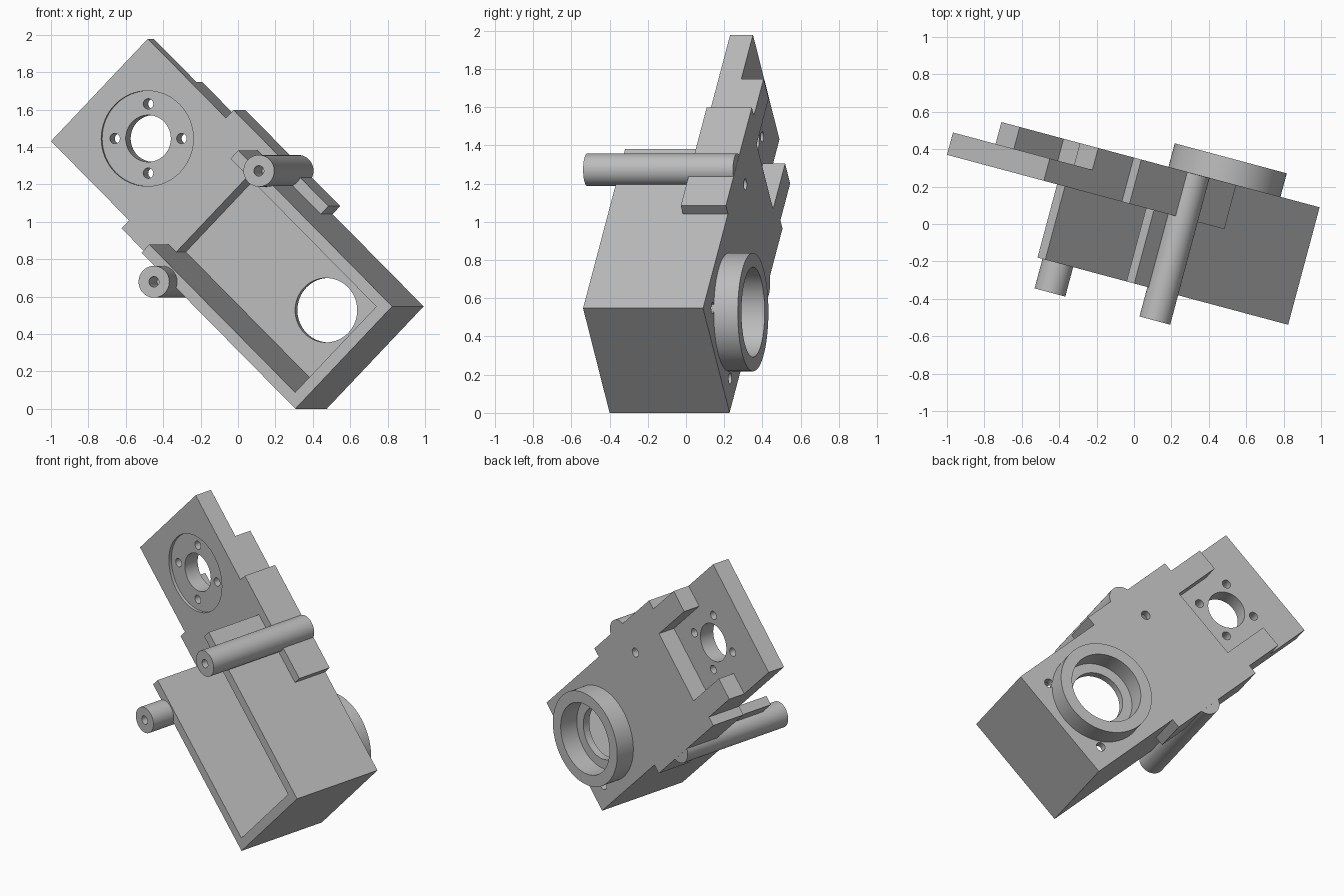
import bpy, bmesh, math
from mathutils import Matrix, Vector

cube = bpy.data.objects.get("Cube")
if cube:
    bpy.data.objects.remove(cube, do_unlink=True)

grey = bpy.data.materials.new("light_grey")
grey.use_nodes = True
grey.diffuse_color = (0.5, 0.5, 0.5, 1)
grey.node_tree.nodes["Principled BSDF"].inputs["Base Color"].default_value = (0.5, 0.5, 0.5, 1)

# Part space: x across the bracket, y along it, z through its thickness (to the back)
TILT, YAW = math.radians(45.6), math.radians(15)
side = Vector((math.cos(YAW), -math.sin(YAW), 0))
up = Vector((0, 0, 1))
across = side * math.cos(TILT) + up * math.sin(TILT)
along = side * math.sin(TILT) - up * math.cos(TILT)
back = Vector((math.sin(YAW), math.cos(YAW), 0))
PLACE = Matrix((across, along, back)).transposed().to_4x4()

MID, HALF = 0.663, 0.383          # centre line and half width
FRONT, REAR = 0.0985, 0.343       # plate faces
TOP, END = -1.76, 0.285           # ends along the bracket


def finish(name, bm):
    bmesh.ops.recalc_face_normals(bm, faces=bm.faces)
    mesh = bpy.data.meshes.new(name)
    bm.to_mesh(mesh)
    bm.free()
    mesh.materials.append(grey)
    obj = bpy.data.objects.new(name, mesh)
    bpy.context.collection.objects.link(obj)
    return obj


def prism(name, outline, z0, z1):
    bm = bmesh.new()
    face = bm.faces.new([bm.verts.new((x, y, z0)) for x, y in outline])
    new = bmesh.ops.extrude_face_region(bm, geom=[face])["geom"]
    bmesh.ops.translate(bm, vec=(0, 0, z1 - z0), verts=[v for v in new if isinstance(v, bmesh.types.BMVert)])
    return finish(name, bm)


def rod(name, x, y, r, z0, z1, sides=64):
    ring = [(x + r * math.cos(i * math.tau / sides), y + r * math.sin(i * math.tau / sides))
            for i in range(sides)]
    return prism(name, ring, z0, z1)


def cut(obj, cutters):
    for c in cutters:
        mod = obj.modifiers.new("cut", "BOOLEAN")
        mod.operation, mod.solver, mod.object = "DIFFERENCE", "EXACT", c
    graph = bpy.context.evaluated_depsgraph_get()
    mesh = bpy.data.meshes.new_from_object(obj.evaluated_get(graph))
    obj.modifiers.clear()
    obj.data = mesh
    for c in cutters:
        bpy.data.objects.remove(c, do_unlink=True)


def mirrored(half):
    return [(MID + x, y) for x, y in half] + [(MID - x, y) for x, y in reversed(half)]


# Back plate with a wider middle
WIDE = 0.443
plate = prism("back_plate", mirrored([(HALF, TOP), (HALF, -1.155), (WIDE, -1.155),
                                      (WIDE, -0.42), (HALF, -0.42), (HALF, END)]), FRONT, REAR)

# Thinned top end with a notch between two arms, seat recess and pocket floor
INNER = HALF - 0.062
SEAT_Y, BORE_Y = -1.389, -0.077
cutters = [
    prism("thin_cut", mirrored([(0.6, TOP - 0.1), (0.6, -1.43), (0.238, -1.43), (0.238, -1.09)]), 0.222, 0.5),
    prism("pocket_cut", mirrored([(INNER, -0.85), (INNER, END - 0.062)]), 0, 0.295),
    rod("seat_cut", MID, SEAT_Y, 0.255, 0, FRONT + 0.02),
    rod("seat_bore", MID, SEAT_Y, 0.125, 0, 0.5),
    rod("pocket_bore", MID, BORE_Y, 0.172, 0, 0.5),
]
for i in range(4):
    t = TILT + i * math.pi / 2
    cutters.append(rod("screw_hole", MID + 0.185 * math.cos(t), SEAT_Y + 0.185 * math.sin(t),
                       0.028, 0, 0.5, 24))
for x, y, depth in ((0.91, 0.145, 0), (0.40, 0.15, 0), (0.91, -0.78, 0.2)):
    cutters.append(rod("rear_hole", x, y, 0.03, depth, 0.5, 24))
cut(plate, cutters)

# Box walls: two sides and a closed lower end
walls = prism("box_walls", [(MID - HALF, -0.907), (MID - HALF, END), (MID + HALF, END),
                            (MID + HALF, -0.907), (MID + INNER, -0.907), (MID + INNER, END - 0.062),
                            (MID - INNER, END - 0.062), (MID - INNER, -0.907)], -0.307, FRONT)

# Raised ring on the back
collar = rod("rear_collar", MID, BORE_Y, 0.31, REAR - 0.01, 0.473, 96)
cut(collar, [rod("collar_bore", MID, BORE_Y, 0.235, 0.2, 0.6, 96)])

# Two posts with blind holes in their front ends
posts = []
for name, s in (("upper_post", 1), ("lower_post", -1)):
    x = MID + s * 0.415
    post = rod(name, x, -0.718, 0.085, -0.47, REAR - 0.001)
    cut(post, [rod("post_hole", x, -0.718, 0.028, -0.6, -0.3, 24)])
    posts.append(post)

# Place every part and smooth the round faces
bpy.ops.object.select_all(action="DESELECT")
for obj in [plate, walls, collar] + posts:
    obj.matrix_world = PLACE
    obj.select_set(True)
    bpy.context.view_layer.objects.active = obj
bpy.ops.object.shade_smooth_by_angle(angle=math.radians(30))
